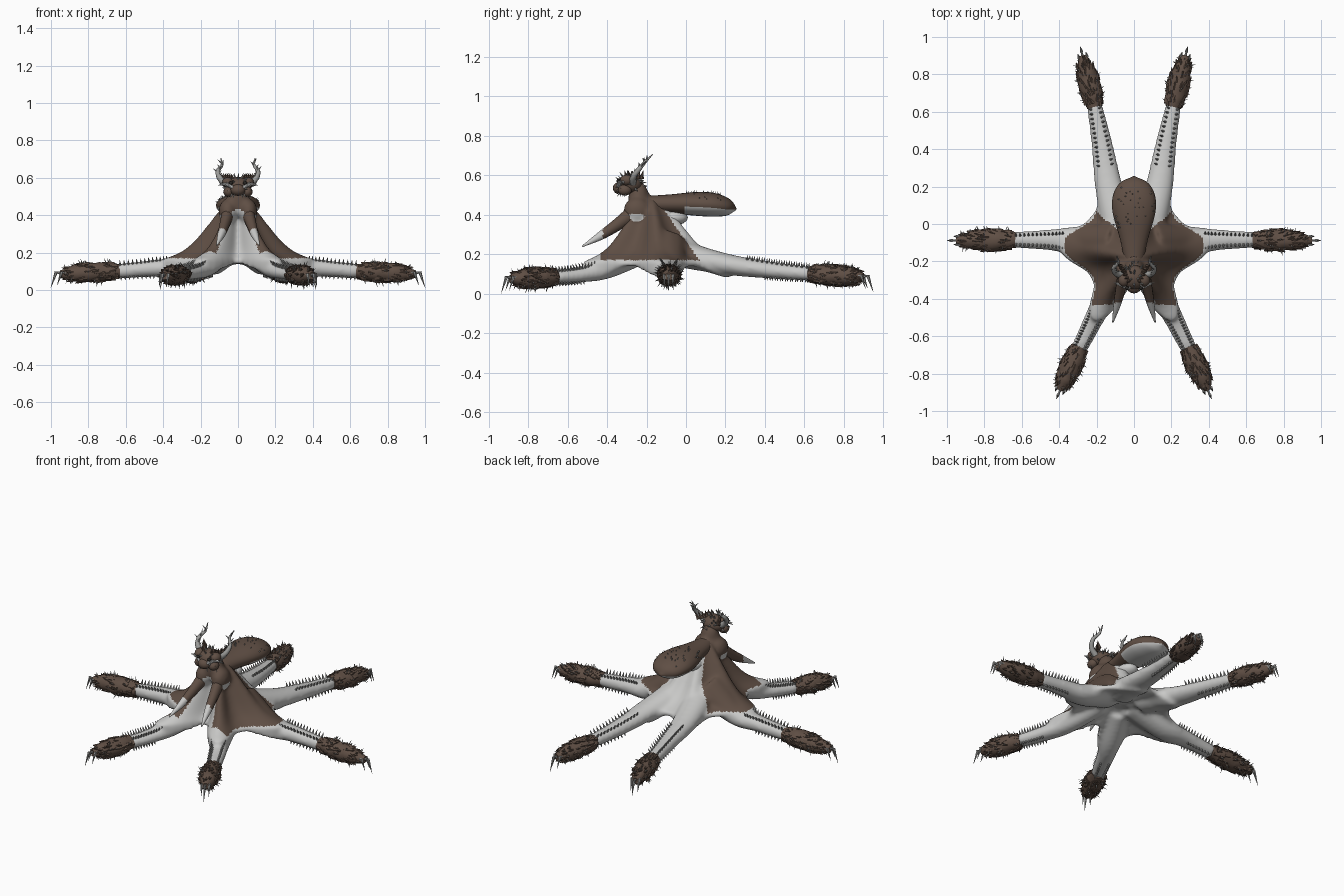
import bpy, bmesh, math, random
from mathutils import Vector, Matrix

random.seed(4)
cube = bpy.data.objects.get("Cube")
if cube:
    bpy.data.objects.remove(cube)


def material(name, r, g, b):
    m = bpy.data.materials.new(name)
    m.use_nodes = True
    m.diffuse_color = (r, g, b, 1)
    m.node_tree.nodes["Principled BSDF"].inputs["Base Color"].default_value = (r, g, b, 1)
    return m


PALE = material("pale grey skin", .58, .58, .57)
BROWN = material("dark brown hide", .115, .077, .058)
HORN = material("grey horn", .33, .33, .32)
BLACK = material("eye black", .02, .018, .016)


def finish(name, bm, mats, rule=None, remesh=False):
    bmesh.ops.recalc_face_normals(bm, faces=bm.faces)
    mesh = bpy.data.meshes.new(name)
    bm.to_mesh(mesh)
    bm.free()
    ob = bpy.data.objects.new(name, mesh)
    bpy.context.collection.objects.link(ob)
    bpy.ops.object.select_all(action='DESELECT')
    ob.select_set(True)
    bpy.context.view_layer.objects.active = ob
    if remesh:
        mod = ob.modifiers.new("fuse", 'REMESH')
        mod.mode, mod.voxel_size = 'VOXEL', .011
        mod = ob.modifiers.new("soften", 'SMOOTH')
        mod.factor, mod.iterations = .5, 14
        bpy.ops.object.convert(target='MESH')
    for m in mats:
        ob.data.materials.append(m)
    if rule:
        for p in ob.data.polygons:
            p.material_index = rule(p.center, p.normal)
    bpy.ops.object.shade_smooth_by_angle(angle=math.radians(50))
    return ob


def lerp_list(pts, t):
    """Smooth interpolation through evenly spaced tuples."""
    f = min(max(t, 0), 1) * (len(pts) - 1)
    i = min(int(f), len(pts) - 2)
    u = f - i
    out = []
    for k in range(len(pts[0])):
        a, b = pts[i][k], pts[i + 1][k]
        p = pts[i - 1][k] if i else 2 * a - b
        q = pts[i + 2][k] if i + 2 < len(pts) else 2 * b - a
        out.append(a + u / 2 * (b - p + u * (2 * p - 5 * a + 4 * b - q + u * (3 * (a - b) + q - p))))
    return out


def frame(pts, t):
    """Centre, tangent, side and up vectors, plus half width and half height."""
    s = lerp_list(pts, t)
    d = Vector(lerp_list(pts, min(t + .02, 1))[:3]) - Vector(lerp_list(pts, max(t - .02, 0))[:3])
    d.normalize()
    side = d.cross(Vector((0, 0, 1))).normalized()
    return Vector(s[:3]), d, side, side.cross(d), max(s[3], .003), max(s[4], .003)


def tube(bm, pts, rings=20, sides=14, rough=0):
    rows = []
    for i in range(rings + 1):
        c, d, side, up, w, h = frame(pts, i / rings)
        row = []
        for j in range(sides):
            a = 2 * math.pi * j / sides
            k = 1 + random.uniform(-rough, rough)
            row.append(bm.verts.new(c + (side * w * math.cos(a) + up * h * math.sin(a)) * k))
        rows.append(row)
    for a, b in zip(rows, rows[1:]):
        for j in range(sides):
            bm.faces.new((a[j], a[j - 1], b[j - 1], b[j]))
    bm.faces.new(rows[0])
    bm.faces.new(rows[-1])


def cone(bm, p, d, r, length, sides=6):
    d = Vector(d).normalized()
    mat = Matrix.Translation(Vector(p) + d * length / 2) @ d.to_track_quat('Z', 'Y').to_matrix().to_4x4()
    bmesh.ops.create_cone(bm, cap_ends=True, segments=sides, radius1=r, radius2=r * .05, depth=length, matrix=mat)


def ball(bm, p, size, seg=16):
    mat = Matrix.Translation(p) @ Matrix.Diagonal((*size, 1))
    bmesh.ops.create_uvsphere(bm, u_segments=seg, v_segments=seg // 2, radius=1, matrix=mat)


def mirrored(pts, s):
    return [(s * p[0], *p[1:]) for p in pts]


# Leg paths: x, y, z, half width, half height
LEGS = {
    "front": [(.07, -.22, .22, .07, .07), (.16, -.4, .125, .06, .05), (.23, -.54, .095, .052, .04), (.295, -.67, .083, .045, .035)],
    "side": [(.1, -.11, .24, .12, .1), (.3, -.09, .13, .08, .06), (.46, -.085, .115, .056, .046), (.65, -.085, .1, .043, .04)],
    "back": [(.08, -.02, .2, .09, .07), (.135, .2, .15, .075, .055), (.17, .42, .12, .058, .044), (.212, .64, .1, .042, .036)],
}
TIPS = {"front": (.395, -.89, .075), "side": (.95, -.088, .085), "back": (.275, .9, .082)}

# Web outline around the body: angle, radius, and 1 on a leg or 0 in a gap
WEB = [(-90, .15, 0), (-57, .4, 1), (-27, .255, 0), (11, .41, 1), (42, .32, 0), (73, .42, 1), (90, .36, 0)]
DRAPE = [(.5,), (.475,), (.41,), (.335,), (.265,), (.215,), (.185,), (.165,)]


def web_edge(angle):
    for (a0, r0, l0), (a1, r1, l1) in zip(WEB, WEB[1:]):
        if angle <= a1 + 1e-6:
            u = (angle - a0) / (a1 - a0)
            on_leg = (.5 + .5 * math.cos(math.pi * (1 - u if l1 else u))) ** 1.6
            lo, hi = min(r0, r1), max(r0, r1)
            return lo + (hi - lo) * on_leg, on_leg


def build_body():
    bm = bmesh.new()
    n, rings = 96, 16
    layers = []
    for top in (True, False):
        rows = []
        for i in range(1, rings + 1):
            t, row = i / rings, []
            for j in range(n):
                a = 360 * j / n - 90
                r, leg = web_edge(a if a <= 90 else 180 - a)
                z = lerp_list(DRAPE, t)[0] if top else .2 + (.135 - .06 * leg - .2) * t
                c = math.radians(a)
                row.append(bm.verts.new((t * r * math.cos(c), -.18 + t * r * math.sin(c), z)))
            rows.append(row)
        hub = bm.verts.new((0, -.18, .5 if top else .2))
        for j in range(n):
            bm.faces.new((hub, rows[0][j - 1], rows[0][j]))
            for a, b in zip(rows, rows[1:]):
                bm.faces.new((a[j - 1], b[j - 1], b[j], a[j]))
        layers.append(rows[-1])
    for j in range(n):
        bm.faces.new((layers[0][j - 1], layers[1][j - 1], layers[1][j], layers[0][j]))
    for s in (1, -1):
        for pts in LEGS.values():
            tube(bm, mirrored(pts, s))
        ball(bm, (s * .055, -.25, .42), (.05, .07, .07))
    ball(bm, (0, -.24, .48), (.06, .055, .09))

    def hide(c, nrm):
        x = abs(c.x)
        cavity = c.y < -.2 and c.z < .42 and x < .13 - (c.z - .16) * .38
        covered = c.z > .17 and nrm.z > -.15 and -.43 < c.y < -.08 + (.38 - c.z) * .7 and x < .37
        return 1 if c.z > .44 or (covered and not cavity) else 0
    finish("webbed_body", bm, [PALE, BROWN], hide, remesh=True)


build_body()

# Abdomen with pale belly and a stalk
bm = bmesh.new()
tube(bm, [(0, -.2, .455, .05, .04), (0, -.08, .455, .075, .048), (0, .05, .455, .112, .06),
          (0, .14, .45, .115, .06), (0, .215, .437, .08, .042), (0, .255, .428, .005, .005)], 26, 24)
finish("abdomen", bm, [BROWN, PALE], lambda c, nrm: 1 if nrm.z < -.4 and c.y > -.02 else 0)
bm = bmesh.new()
ball(bm, (0, -.07, .385), (.06, .08, .04))
finish("abdomen_stalk", bm, [PALE])
bm = bmesh.new()
for i in range(34):
    a, y = random.uniform(.3, 2.84), random.uniform(-.02, .2)
    w = .112 - max(0, y - .14) * .6
    cone(bm, (w * math.cos(a), y, .45 + w * .52 * math.sin(a)), (math.cos(a), 0, math.sin(a)), .004, .017)
finish("abdomen_spikes", bm, [HORN])

# Feet, claws and spikes of every leg
for s, label in ((1, "left"), (-1, "right")):
    for leg, base in LEGS.items():
        pts = mirrored(base, s)
        start, tip = Vector(pts[-1][:3]), Vector((s * TIPS[leg][0], *TIPS[leg][1:]))
        sizes = ((.042, .038), (.056, .05), (.058, .052), (.046, .045), (.02, .02))
        foot = [(*start.lerp(tip, i / 4 * 1.06 - .06), *wh) for i, wh in enumerate(sizes)]
        skin, horn = bmesh.new(), bmesh.new()
        tube(skin, foot, 18, 14, .07)
        for i in range(95):
            c, d, side, up, w, h = frame(foot, random.uniform(.05, .93))
            a = random.uniform(0, 2 * math.pi)
            out = side * math.cos(a) + up * math.sin(a)
            p = c + side * w * math.cos(a) + up * h * math.sin(a)
            cone(skin, p - out * .008 - d * .012, d + out * .4, .014, .036, 5)
            if i % 2:
                cone(horn, p, out + d * .3, .0045, random.uniform(.014, .03), 5)
        d = (tip - start).normalized()
        side = d.cross(Vector((0, 0, 1)))
        for k in (-1, 0, 1):
            root = tip + side * k * .022 - d * abs(k) * .03
            knee = root + d * .026 + Vector((0, 0, .012))
            cone(horn, root - d * .02, knee - root + d * .02, .013, .055)
            cone(horn, knee - d * .004, d * .35 - Vector((0, 0, 1)), .009, .075 if k else .09)
            cone(horn, root - d * .05, d + Vector((0, 0, .9)), .008, .05)
        for i in range(13):
            c, e, across, up, w, h = frame(pts, .5 + .5 * i / 13)
            for k in (-1, 1):
                ray = across * k * .5 + up * .87
                cone(horn, c + across * k * w * .5 + up * h * .78, ray, .007, .03)
                if i > 3:
                    cone(horn, c + across * k * w * .45 - up * h * .8, across * k * .4 - up, .007, .02)
        finish(f"{label}_{leg}_foot", skin, [BROWN])
        finish(f"{label}_{leg}_spikes_and_claws", horn, [HORN])

    # Feeler arm under the head
    bm = bmesh.new()
    tube(bm, mirrored([(.05, -.25, .42, .035, .045), (.07, -.34, .355, .028, .032),
                       (.09, -.43, .295, .02, .022), (.113, -.525, .24, .004, .004)], s), 24, 12)
    finish(label + "_feeler", bm, [BROWN, PALE], lambda c, nrm: 1 if c.y < -.42 else 0)

    # Branching horn
    bm = bmesh.new()
    path = mirrored([(.06, -.27, .56, .018, .018), (.095, -.265, .595, .016, .016),
                     (.108, -.235, .635, .012, .012), (.085, -.205, .67, .008, .008), (.092, -.17, .705, .002, .002)], s)
    tube(bm, path, 20, 8)
    for i in range(8):
        c, e, across, up, w, h = frame(path, .2 + i * .085)
        cone(bm, c, across * random.uniform(-1, 1) + up * .5 + e * .6, .006, .034)
    finish(label + "_horn", bm, [HORN])

    # Brow plate and cheek barbs
    bm = bmesh.new()
    for k in range(4):
        cone(bm, (s * (.025 + .012 * k), -.345 + .008 * k, .545 + .008 * k), (s * .7, .1, .6 - .25 * k), .011, .05)
    for k in range(4):
        cone(bm, (s * (.015 + .014 * k), -.335 + .012 * k, .525), (s * .35, -.35, -1), .008, .038)
    finish(label + "_face_barbs", bm, [PALE])
    bm = bmesh.new()
    ball(bm, (s * .038, -.343, .572), (.012, .01, .01), 10)
    finish(label + "_eye", bm, [BLACK])

# Head with muzzle and lumpy cheeks
bm = bmesh.new()
ball(bm, (0, -.285, .555), (.07, .065, .05), 20)
ball(bm, (0, -.335, .535), (.04, .036, .032))
for s in (1, -1):
    ball(bm, (s * .055, -.3, .575), (.03, .035, .028))
    ball(bm, (s * .05, -.31, .525), (.028, .035, .028))
    for k in range(6):
        cone(bm, (s * (.02 + .01 * k), -.3 + .015 * k, .585), (s * .5, .1 * k - .3, 1), .012, .045)
finish("head", bm, [BROWN])
bm = bmesh.new()
for i in range(40):
    a, b = random.uniform(0, 2 * math.pi), random.uniform(-.6, 1.3)
    d = Vector((math.cos(a) * math.cos(b), math.sin(a) * math.cos(b), math.sin(b)))
    cone(bm, (d.x * .068, -.285 + d.y * .063, .555 + d.z * .048), d, .006, .026)
finish("head_spikes", bm, [HORN])
